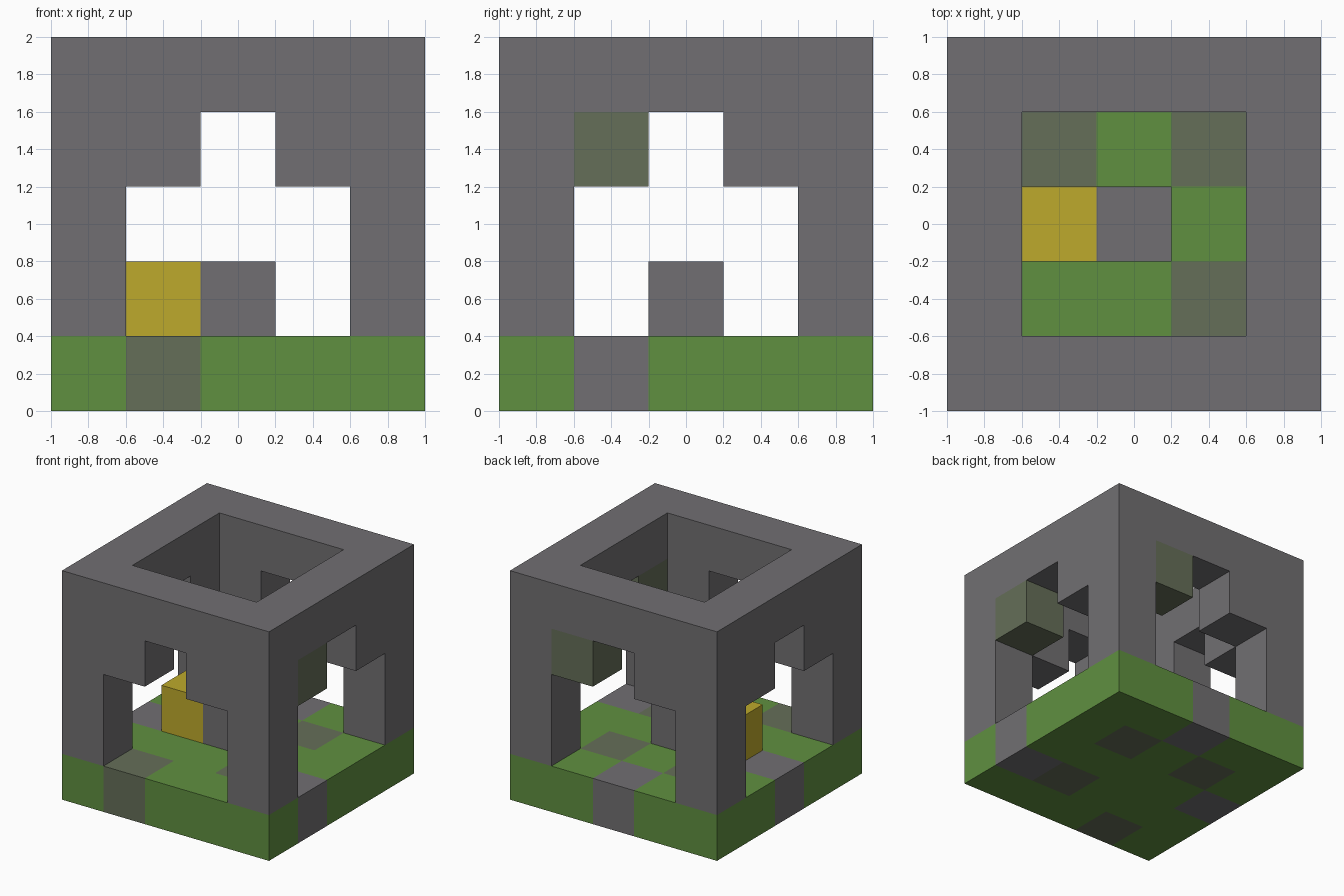
import bpy
import bmesh
from mathutils import Vector

if "Cube" in bpy.data.objects:
    bpy.data.objects.remove(bpy.data.objects["Cube"], do_unlink=True)

N = 5            # blocks along each side
S = 2 / N        # block size


def material(name, rgb):
    mat = bpy.data.materials.new(name)
    mat.use_nodes = True
    color = (*rgb, 1.0)
    mat.diffuse_color = color
    mat.node_tree.nodes["Principled BSDF"].inputs["Base Color"].default_value = color
    return mat


STONE, GRASS, MOSS, GOLD = "stone grey", "grass green", "mossy stone", "gold yellow"
MATS = {
    STONE: material(STONE, (0.165, 0.159, 0.168)),
    GRASS: material(GRASS, (0.117, 0.279, 0.051)),
    MOSS: material(MOSS, (0.130, 0.156, 0.098)),
    GOLD: material(GOLD, (0.515, 0.402, 0.025)),
}

square = [(i, j) for i in range(N) for j in range(N)]
ring = [(i, j) for i, j in square if i in (0, N - 1) or j in (0, N - 1)]
corners = [(i, j) for i in (0, N - 1) for j in (0, N - 1)]


def layer(cells, k, color):
    return {(i, j, k): color for i, j in cells}


# Grass floor with stone and mossy blocks set into it
floor = layer(square, 0, GRASS)
floor.update(layer([(4, 1), (2, 4), (0, 2)], 0, STONE))
floor.update(layer([(1, 0), (3, 1), (1, 3), (3, 3)], 0, MOSS))

# Four corner posts, two blocks high
posts = {**layer(corners, 1, STONE), **layer(corners, 2, STONE)}

# Stepped wall blocks above the openings, two of them mossy
arches = layer([c for c in ring if 2 not in c], 3, STONE)
arches.update(layer([(4, 1), (3, 4)], 3, MOSS))

parts = {
    "floor": floor,
    "corner_posts": posts,
    "arch_blocks": arches,
    "top_rim": layer(ring, 4, STONE),
    "centre_block": layer([(2, 2)], 1, STONE),
    "gold_block": layer([(1, 2)], 1, GOLD),
}
filled = {cell for blocks in parts.values() for cell in blocks}


def build(name, blocks):
    """Make one object from blocks, leaving out faces hidden between blocks."""
    colors = sorted(set(blocks.values()))
    bm = bmesh.new()
    for cell, color in blocks.items():
        centre = (Vector(cell) + Vector((0.5, 0.5, 0.5))) * S - Vector((1, 1, 0))
        for axis in range(3):
            for sign in (-1, 1):
                n = Vector((0, 0, 0))
                n[axis] = sign
                if tuple(int(c + d) for c, d in zip(cell, n)) in filled:
                    continue
                u = Vector((n.y, n.z, n.x))
                v = n.cross(u)
                corner_dirs = (-u - v, u - v, u + v, v - u)
                face = bm.faces.new(
                    [bm.verts.new(centre + (n + d) * S / 2) for d in corner_dirs])
                face.material_index = colors.index(color)
    bmesh.ops.remove_doubles(bm, verts=bm.verts[:], dist=0.001)
    mesh = bpy.data.meshes.new(name)
    bm.to_mesh(mesh)
    bm.free()
    for color in colors:
        mesh.materials.append(MATS[color])
    bpy.context.scene.collection.objects.link(bpy.data.objects.new(name, mesh))


for part_name, part_blocks in parts.items():
    build(part_name, part_blocks)
